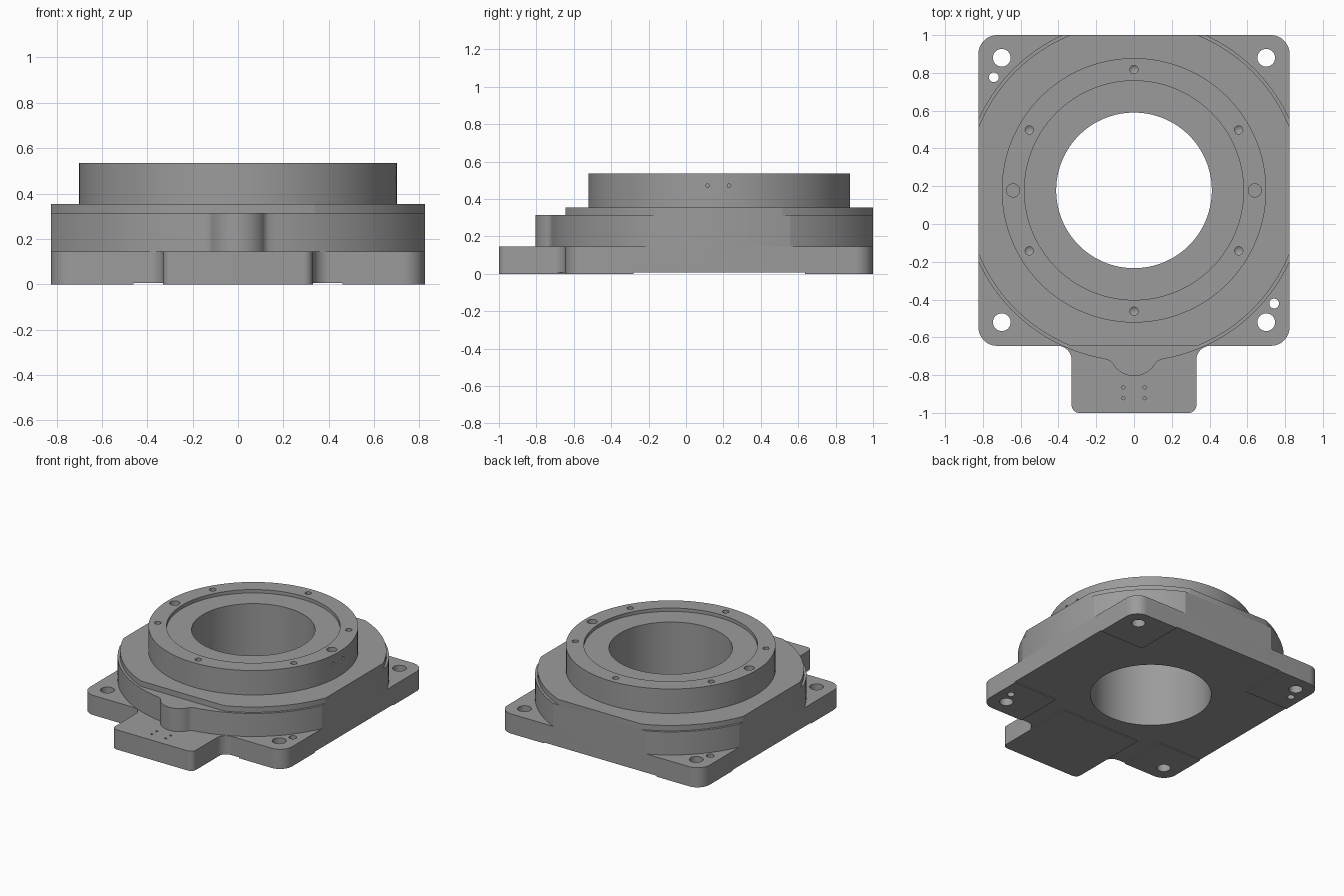
import bpy, bmesh, math
from mathutils import Vector, Matrix

if "Cube" in bpy.data.objects:
    bpy.data.objects.remove(bpy.data.objects["Cube"])

CY = 0.178      # rotation axis of the table in y
HX, HY = 0.824, 0.822   # half sizes of the square body
BORE = 0.412

metal = bpy.data.materials.new("machined_grey")
metal.diffuse_color = (0.33, 0.33, 0.33, 1)
metal.use_nodes = True
metal.node_tree.nodes["Principled BSDF"].inputs["Base Color"].default_value = metal.diffuse_color


def add_object(name, bm):
    bmesh.ops.recalc_face_normals(bm, faces=bm.faces)
    me = bpy.data.meshes.new(name)
    bm.to_mesh(me)
    bm.free()
    ob = bpy.data.objects.new(name, me)
    bpy.context.collection.objects.link(ob)
    me.materials.append(metal)
    return ob


def prism(name, pts, z0, z1):
    """Extrude a closed outline from z0 to z1."""
    bm = bmesh.new()
    face = bm.faces.new([bm.verts.new((x, y, z0)) for x, y in pts])
    ext = bmesh.ops.extrude_face_region(bm, geom=[face])
    verts = [g for g in ext["geom"] if isinstance(g, bmesh.types.BMVert)]
    bmesh.ops.translate(bm, verts=verts, vec=(0, 0, z1 - z0))
    return add_object(name, bm)


def box(name, x0, x1, y0, y1, z0, z1):
    return prism(name, [(x0, y0), (x1, y0), (x1, y1), (x0, y1)], z0, z1)


def rounded(corners):
    """Outline from (x, y, radius) corners, convex or concave."""
    out = []
    n = len(corners)
    for i, (x, y, r) in enumerate(corners):
        p = Vector((x, y))
        if r == 0:
            out.append((x, y))
            continue
        a = (Vector(corners[i - 1][:2]) - p).normalized()
        b = (Vector(corners[(i + 1) % n][:2]) - p).normalized()
        half = a.angle(b) / 2
        c = p + (a + b).normalized() * (r / math.sin(half))
        s = p + a * (r / math.tan(half)) - c
        e = p + b * (r / math.tan(half)) - c
        turn = math.atan2(s.x * e.y - s.y * e.x, s.dot(e))
        for k in range(13):
            v = c + Matrix.Rotation(turn * k / 12, 2) @ s
            out.append((v.x, v.y))
    return out


def circle(r, n=128):
    return [(r * math.cos(2 * math.pi * k / n), CY + r * math.sin(2 * math.pi * k / n))
            for k in range(n)]


def clipped_circle(r, front=True):
    """Circle with flats where it meets the square body."""
    angs = [2 * math.pi * k / 160 for k in range(160)]
    ax, ay = math.acos(HX / r), math.asin(HY / r)
    angs += [ax, math.pi - ax, math.pi + ax, 2 * math.pi - ax, ay, math.pi - ay]
    if front:
        angs += [math.pi + ay, 2 * math.pi - ay]
    pts = []
    for a in sorted(angs):
        x, y = r * math.cos(a), r * math.sin(a)
        if abs(x) < HX + 1e-5 and y < HY + 1e-5 and (not front or y > -HY - 1e-5):
            pts.append((x, y + CY))
    return pts


def combine(ob, other, op="DIFFERENCE"):
    mod = ob.modifiers.new("bool", "BOOLEAN")
    mod.operation, mod.solver, mod.object = op, "EXACT", other
    bpy.context.view_layer.objects.active = ob
    bpy.ops.object.modifier_apply(modifier=mod.name)
    bpy.data.objects.remove(other)


def drill(ob, x, y, r, z0, z1, n=24, tip=0.0):
    """Round hole from z1 down to z0, optionally with a conical bottom."""
    bm = bmesh.new()
    ring = [(r * math.cos(2 * math.pi * k / n), r * math.sin(2 * math.pi * k / n)) for k in range(n)]
    low = [bm.verts.new((x + u, y + v, z0)) for u, v in ring]
    top = [bm.verts.new((x + u, y + v, z1)) for u, v in ring]
    bm.faces.new(top)
    apex = bm.verts.new((x, y, z0 - tip)) if tip else None
    if not tip:
        bm.faces.new(low[::-1])
    for k in range(n):
        j = (k + 1) % n
        bm.faces.new((low[k], low[j], top[j], top[k]))
        if tip:
            bm.faces.new((low[j], low[k], apex))
    combine(ob, add_object("drill", bm))


# Base plate with front connector tongue
half = [(0.33, -1, 0.04), (0.33, -0.645, 0.075), (HX, -0.645, 0.1), (HX, 1, 0.1)]
base = prism("base_plate", rounded(half + [(-x, y, r) for x, y, r in half[::-1]]), 0, 0.145)
# Shallow relief underneath, leaving corner pads and a tongue pad
for x0, x1, y0, y1 in ((-0.46, 0.46, -0.355, 1.1), (-0.9, 0.9, -0.28, 0.635),
                       (0.33, 0.46, -0.8, -0.34), (-0.46, -0.33, -0.8, -0.34)):
    combine(base, box("relief", x0, x1, y0, y1, -0.1, 0.007))
# Mounting holes, dowel holes and tongue holes
for s in (-1, 1):
    for y in (0.88, -0.52):
        drill(base, s * 0.70, y, 0.047, -0.1, 0.3, 32)
    drill(base, s * 0.742, CY - s * 0.599, 0.026, -0.1, 0.3)
    for y in (-0.865, -0.922):
        drill(base, s * 0.057, y, 0.009, 0.1, 0.3, 12)

# Lower housing with front boss
lower = prism("lower_housing", clipped_circle(0.906, front=False), 0.145, 0.315)
bh = [(0.078, -0.805, 0.13), (0.12, -0.725, 0.05), (0.19, -0.705, 0), (0.19, -0.6, 0)]
boss = prism("boss", rounded(bh + [(-x, y, r) for x, y, r in bh[::-1]]), 0.145, 0.315)
combine(lower, boss, "UNION")

# Upper housing step and rotating flange
upper = prism("upper_housing", clipped_circle(0.889), 0.315, 0.355)
flange = prism("rotary_flange", circle(0.70), 0.355, 0.535)
combine(flange, prism("recess", circle(0.58), 0.51, 0.7))

# Central bore
for ob in (base, lower, upper, flange):
    combine(ob, prism("bore", circle(BORE), -0.2, 0.8))

# Flange screw holes, locating holes and side holes
for k in range(6):
    a = math.radians(30 + 60 * k)
    drill(flange, 0.64 * math.cos(a), CY + 0.64 * math.sin(a), 0.022, 0.47, 0.7, 20, 0.015)
for s in (-1, 1):
    drill(flange, s * 0.64, CY, 0.035, 0.49, 0.7)
for y in (0.115, 0.23):
    bm = bmesh.new()
    bmesh.ops.create_cone(bm, cap_ends=True, segments=12, radius1=0.01, radius2=0.01, depth=0.1,
                          matrix=Matrix.Translation((0.72, y, 0.47)) @ Matrix.Rotation(math.pi / 2, 4, "Y"))
    combine(flange, add_object("side_hole", bm))

# Smooth round walls, crisp edges
for ob in (base, lower, upper, flange):
    ob.select_set(True)
bpy.context.view_layer.objects.active = base
bpy.ops.object.shade_smooth_by_angle(angle=math.radians(25))
